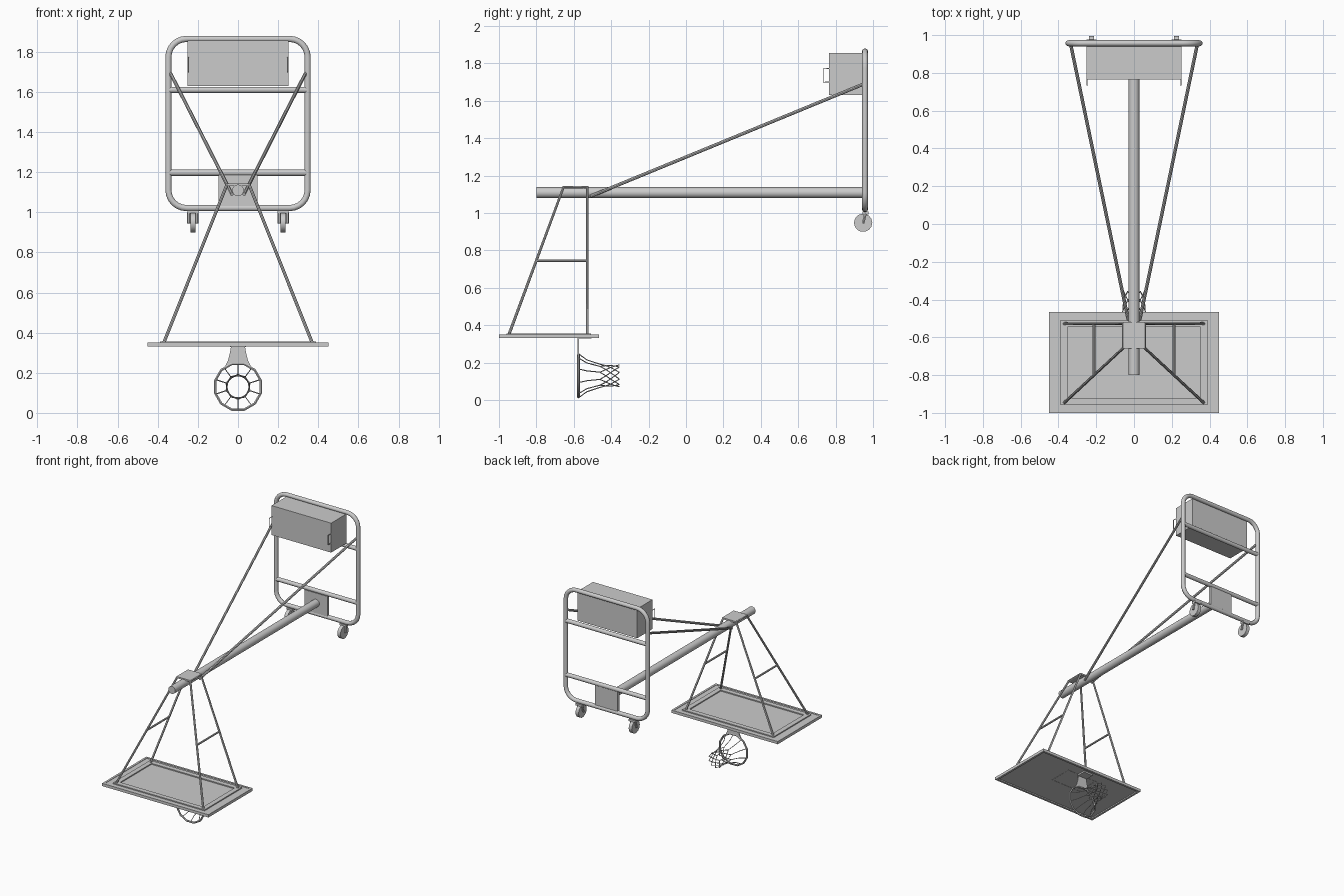
import bpy, bmesh, math
from math import sin, cos, pi
from mathutils import Vector

if "Cube" in bpy.data.objects:
    bpy.data.objects.remove(bpy.data.objects["Cube"])


def smooth(ob):
    bpy.ops.object.select_all(action='DESELECT')
    ob.select_set(True)
    bpy.context.view_layer.objects.active = ob
    bpy.ops.object.shade_smooth_by_angle(angle=math.radians(40))


def box(name, lo, hi):
    bpy.ops.mesh.primitive_cube_add(size=1)
    ob = bpy.context.object
    ob.name = name
    ob.location = [(a + b) / 2 for a, b in zip(lo, hi)]
    ob.scale = [b - a for a, b in zip(lo, hi)]
    return ob


def pipes(name, paths, r, res=2, closed=False):
    """Round tubes along point lists, converted to one mesh."""
    cu = bpy.data.curves.new(name, 'CURVE')
    cu.dimensions = '3D'
    cu.bevel_depth = r
    cu.bevel_resolution = res
    cu.use_fill_caps = True
    for pts in paths:
        sp = cu.splines.new('POLY')
        sp.points.add(len(pts) - 1)
        for p, co in zip(sp.points, pts):
            p.co = (*co, 1)
        sp.use_cyclic_u = closed
    ob = bpy.data.objects.new(name, cu)
    bpy.context.collection.objects.link(ob)
    bpy.ops.object.select_all(action='DESELECT')
    ob.select_set(True)
    bpy.context.view_layer.objects.active = ob
    bpy.ops.object.convert(target='MESH')
    ob = bpy.context.object
    smooth(ob)
    return ob


def cylinder(name, loc, r, depth, rot, n=16):
    bpy.ops.mesh.primitive_cylinder_add(vertices=n, radius=r, depth=depth, location=loc, rotation=rot)
    ob = bpy.context.object
    ob.name = name
    smooth(ob)
    return ob


def rect_frame(name, ox, oy, w, cy, z0, z1):
    """Flat rectangular ring lying in the xy plane."""
    bm = bmesh.new()
    rings = []
    for d, z in ((0, z0), (0, z1), (w, z1), (w, z0)):
        rings.append([bm.verts.new((sx * (ox - d), cy + sy * (oy - d), z))
                      for sx, sy in ((-1, -1), (1, -1), (1, 1), (-1, 1))])
    for i in range(4):
        a, b = rings[i], rings[(i + 1) % 4]
        for j in range(4):
            k = (j + 1) % 4
            bm.faces.new((a[j], a[k], b[k], b[j]))
    bmesh.ops.recalc_face_normals(bm, faces=bm.faces)
    me = bpy.data.meshes.new(name)
    bm.to_mesh(me)
    ob = bpy.data.objects.new(name, me)
    bpy.context.collection.objects.link(ob)
    return ob


# Base frame with rounded corners and two cross bars
FY, R = 0.957, 0.09
hx, z0, z1 = 0.347, 1.021, 1.864
loop = []
for cx, cz, a0 in ((hx - R, z1 - R, 0), (R - hx, z1 - R, 90), (R - hx, z0 + R, 180), (hx - R, z0 + R, 270)):
    for i in range(7):
        a = math.radians(a0 + 15 * i)
        loop.append((cx + R * cos(a), FY, cz + R * sin(a)))
pipes("base_frame", [loop], 0.016, 3, True)
pipes("base_cross_bars", [[(-hx, FY, z), (hx, FY, z)] for z in (1.61, 1.197)], 0.016, 3)

# Ballast box with end handles
box("ballast_box", (-0.252, 0.765, 1.63), (0.252, 0.95, 1.855))
pipes("box_handles", [[(x, 0.77, 1.7), (x, 0.733, 1.7), (x, 0.733, 1.772), (x, 0.77, 1.772)]
                      for x in (-0.248, 0.248)], 0.003, 1)

# Pole and its mounting plate
cylinder("pole", (0, 0.075, 1.109), 0.029, 1.75, (pi / 2, 0, 0), 20)
box("pole_mount_plate", (-0.096, 0.943, 1.03), (0.096, 0.965, 1.185))

# Long braces from base frame to pole
pipes("long_braces", [[(s * 0.335, 0.95, 1.69), (s * 0.03, -0.51, 1.09)] for s in (-1, 1)], 0.009)

# Casters
for s, side in ((-1, "left"), (1, "right")):
    x = s * 0.225
    cylinder(side + "_wheel", (x, 0.947, 0.948), 0.049, 0.026, (0, pi / 2, 0), 14)
    pipes(side + "_caster_fork", [[(x + d, 0.96, 1.0), (x + d, 0.947, 0.945)] for d in (-0.02, 0.02)], 0.008, 1)
    box(side + "_caster_top", (x - 0.027, 0.944, 0.993), (x + 0.027, 0.976, 1.008))

# Clamp on the pole
box("clamp_plate", (-0.055, -0.66, 1.132), (0.055, -0.52, 1.144))

# Board support legs, links and clamp edge rods
legs, links = [], []
for s in (-1, 1):
    legs.append([(s * 0.37, -0.528, 0.35), (s * 0.055, -0.528, 1.138), (s * 0.055, -0.655, 1.138),
                 (s * 0.37, -0.947, 0.35)])
    links.append([(s * 0.212, -0.528, 0.745), (s * 0.212, -0.801, 0.745)])
pipes("board_legs", legs, 0.008)
pipes("board_leg_links", links, 0.007)

# Backboard, raised back frame, underside rim and target square
CY = -0.733
box("backboard", (-0.445, CY - 0.262, 0.34), (0.445, CY + 0.262, 0.349))
rect_frame("board_rim", 0.45, 0.267, 0.016, CY, 0.331, 0.352)
rect_frame("board_back_frame", 0.388, 0.226, 0.037, CY, 0.348, 0.357)
rect_frame("target_square", 0.13, 0.095, 0.01, -0.665, 0.3385, 0.341)

# Hoop bracket: foot plate and flared arm
HY, HZ, HR = -0.575, 0.13, 0.118
box("bracket_foot", (-0.04, -0.578, 0.328), (0.04, -0.505, 0.341))
prof = [(0.034, 0.335), (0.04, 0.3), (0.05, 0.26), (0.064, 0.232), (0.03, 0.246)]
outline = prof + [(-x, z) for x, z in reversed(prof)]
bm = bmesh.new()
f = bm.faces.new([bm.verts.new((x, HY - 0.004, z)) for x, z in outline])
ext = bmesh.ops.extrude_face_region(bm, geom=[f])
bmesh.ops.translate(bm, vec=(0, 0.008, 0), verts=[v for v in ext['geom'] if isinstance(v, bmesh.types.BMVert)])
bmesh.ops.recalc_face_normals(bm, faces=bm.faces)
me = bpy.data.meshes.new("bracket_arm")
bm.to_mesh(me)
bpy.context.collection.objects.link(bpy.data.objects.new("bracket_arm", me))


def ring_pt(r, y, a):
    return (r * sin(a), y, HZ + r * cos(a))


# Hoop and net
pipes("hoop", [[ring_pt(HR, HY, 2 * pi * (i + 0.5) / 12) for i in range(12)]], 0.007, 1, True)
N = 10
levels = [(0.062, -0.46), (0.057, -0.428), (0.055, -0.404), (0.055, -0.38), (0.058, -0.356)]
strings = []
for i in range(N):
    a = 2 * pi * i / N
    strings.append([ring_pt(HR, HY, a), ring_pt(0.085, -0.53, a), ring_pt(*levels[0], a)])
    for d in (-1, 1):
        strings.append([ring_pt(r, y, a + d * k * pi / N) for k, (r, y) in enumerate(levels)])
pipes("net_strings", strings, 0.0028, 0)
